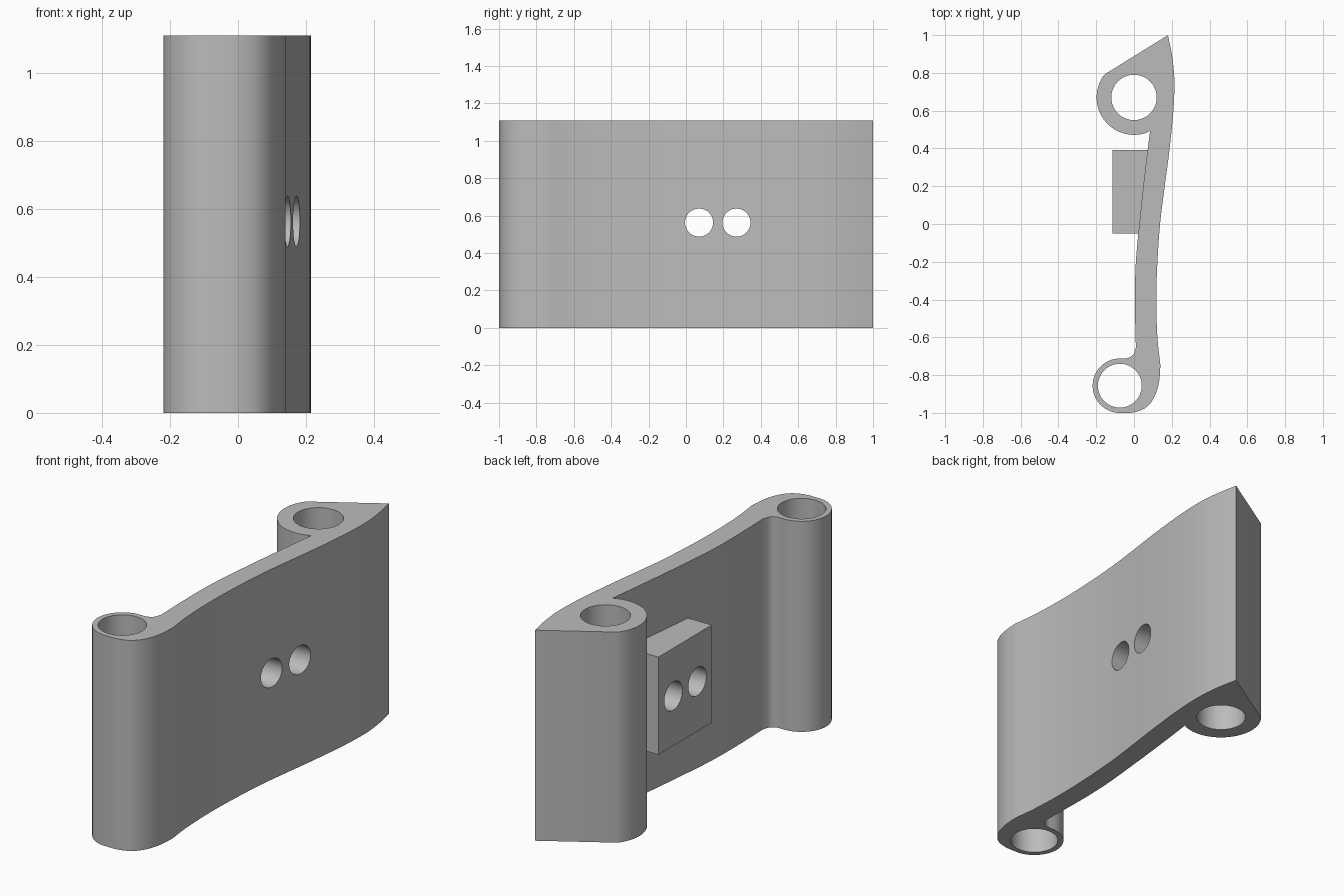
import bpy, bmesh
from math import cos, sin, radians, pi
from mathutils import Vector, Matrix

HEIGHT = 1.11
BIG = (0.0, 0.67)       # centre of the large barrel
SMALL = (-0.075, -0.856)  # centre of the small barrel

cube = bpy.data.objects.get("Cube")
if cube:
    bpy.data.objects.remove(cube, do_unlink=True)

grey = bpy.data.materials.new("plain grey")
grey.use_nodes = True
grey.diffuse_color = (0.5, 0.5, 0.5, 1)
grey.node_tree.nodes["Principled BSDF"].inputs["Base Color"].default_value = (0.5, 0.5, 0.5, 1)


def arc(centre, r, start, end, steps):
    angles = [radians(start + (end - start) * i / steps) for i in range(steps + 1)]
    return [(centre[0] + r * cos(a), centre[1] + r * sin(a)) for a in angles]


def spline(points, steps=6):
    """Smooth curve through the points."""
    p = [Vector(q) for q in points]
    p = [2 * p[0] - p[1]] + p + [2 * p[-1] - p[-2]]
    out = []
    for a, b, c, d in zip(p, p[1:], p[2:], p[3:]):
        for i in range(steps):
            t = i / steps
            out.append(tuple(0.5 * (2 * b + (c - a) * t + (2 * a - 5 * b + 4 * c - d) * t**2
                                    + (3 * b - a - 3 * c + d) * t**3)))
    return out + [tuple(points[-1])]


def add_object(name, bm):
    bmesh.ops.recalc_face_normals(bm, faces=bm.faces)
    mesh = bpy.data.meshes.new(name)
    bm.to_mesh(mesh)
    bm.free()
    mesh.materials.append(grey)
    obj = bpy.data.objects.new(name, mesh)
    bpy.context.collection.objects.link(obj)
    return obj


def prism(name, outline, z0, z1):
    bm = bmesh.new()
    face = bm.faces.new([bm.verts.new((x, y, z0)) for x, y in outline])
    new = bmesh.ops.extrude_face_region(bm, geom=[face])["geom"]
    bmesh.ops.translate(bm, vec=(0, 0, z1 - z0),
                        verts=[v for v in new if isinstance(v, bmesh.types.BMVert)])
    return add_object(name, bm)


def cylinder(name, centre, r, depth, turn=0):
    bm = bmesh.new()
    bmesh.ops.create_cone(bm, cap_ends=True, segments=64, radius1=r, radius2=r, depth=depth,
                          matrix=Matrix.Translation(centre) @ Matrix.Rotation(turn, 4, "Y"))
    return add_object(name, bm)


def combine(target, tool, operation):
    mod = target.modifiers.new(tool.name, "BOOLEAN")
    mod.operation, mod.solver, mod.object = operation, "EXACT", tool
    tool.hide_render = True
    bpy.context.view_layer.objects.active = target
    bpy.ops.object.modifier_apply(modifier=mod.name)
    bpy.data.objects.remove(tool, do_unlink=True)


# Curved plate with a barrel at each end, drawn as one outline
outer_side = spline([(0.18, 1.0), (0.203, 0.88), (0.214, 0.75), (0.207, 0.58), (0.185, 0.37),
                     (0.16, 0.18), (0.138, 0.0), (0.124, -0.2), (0.118, -0.4),
                     (0.124, -0.6), (0.14, -0.75)])
lower_bend = spline([(0.14, -0.75), (0.132, -0.84), (0.108, -0.915), (0.065, -0.97),
                     (0.0, -0.997), (SMALL[0], -1.0)])
small_barrel = arc(SMALL, 0.144, 270, 90, 32)
fillet = spline([(-0.075, -0.712), (-0.035, -0.71), (-0.005, -0.693), (0.01, -0.655)])
inner_side = spline([(0.01, -0.655), (0.006, -0.5), (0.005, -0.35), (0.01, -0.2),
                     (0.025, -0.03), (0.047, 0.18), (0.068, 0.36), (0.085, 0.492)])
big_barrel = arc(BIG, 0.198, 295, 142, 34)
outline = (outer_side + lower_bend[1:] + small_barrel[1:] + fillet[1:]
           + inner_side[1:] + big_barrel[1:])
body = prism("hinge_plate", outline, 0, HEIGHT)

# Raised mounting block
block = prism("mounting_block", [(-0.115, -0.05), (0.08, -0.05), (0.08, 0.393), (-0.115, 0.393)],
              0.3, 0.815)
combine(body, block, "UNION")

# Pin bores and the two screw holes
for (x, y), r in ((BIG, 0.12), (SMALL, 0.116)):
    combine(body, cylinder("pin_bore", (x, y, HEIGHT / 2), r, 2), "DIFFERENCE")
for y in (0.07, 0.27):
    combine(body, cylinder("screw_hole", (0, y, 0.563), 0.075, 1, pi / 2), "DIFFERENCE")

bpy.ops.object.select_all(action="DESELECT")
body.select_set(True)
bpy.context.view_layer.objects.active = body
bpy.ops.object.shade_smooth_by_angle(angle=radians(30))
